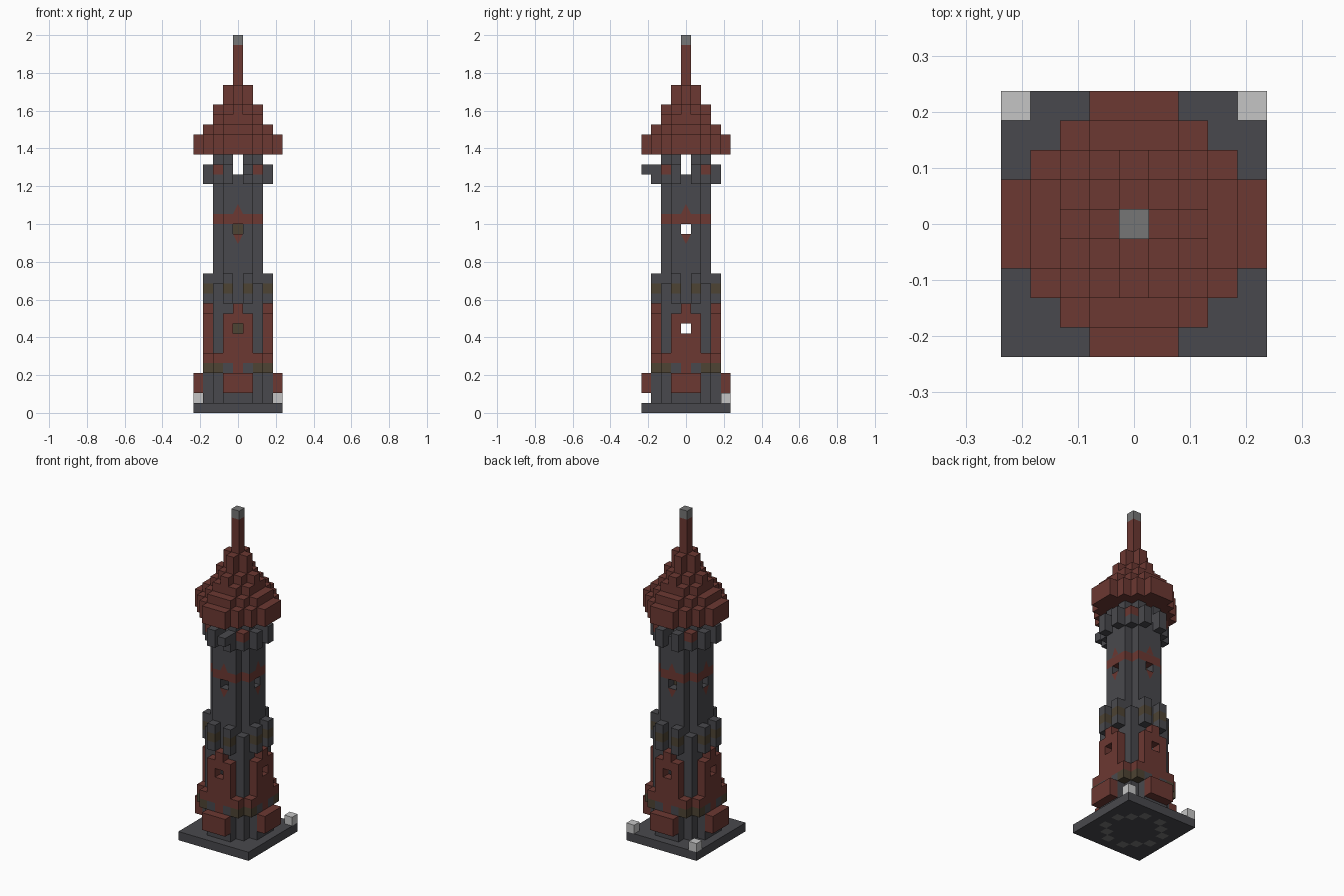
import bpy, bmesh
from mathutils import Vector

if "Cube" in bpy.data.objects:
    bpy.data.objects.remove(bpy.data.objects["Cube"], do_unlink=True)

U = 2 / 38  # block size


def material(name, rgb):
    m = bpy.data.materials.new(name)
    m.use_nodes = True
    m.diffuse_color = (*rgb, 1)
    bsdf = m.node_tree.nodes["Principled BSDF"]
    bsdf.inputs["Base Color"].default_value = (*rgb, 1)
    bsdf.inputs["Roughness"].default_value = 0.9
    return m


MATS = [material("dark_stone", (.066, .066, .074)),
        material("red_brick", (.15, .04, .032)),
        material("olive_wood", (.075, .056, .033)),
        material("grey_stone", (.18, .18, .18)),
        material("pale_lamp", (.56, .56, .56))]
DARK, RED, OLIVE, GREY, PALE = range(5)
SIDES = [Vector(d) for d in ((1, 0, 0), (-1, 0, 0), (0, 1, 0), (0, -1, 0), (0, 0, 1), (0, 0, -1))]


def finish(name, bm):
    mesh = bpy.data.meshes.new(name)
    bm.to_mesh(mesh)
    bm.free()
    for m in MATS:
        mesh.materials.append(m)
    obj = bpy.data.objects.new(name, mesh)
    bpy.context.collection.objects.link(obj)


def blocks(name, cells):
    """Outer skin of a set of unit blocks {(x, y, layer): colour}."""
    bm = bmesh.new()
    for (x, y, k), col in cells.items():
        c = Vector((x, y, k + .5))
        for d in SIDES:
            if (x + int(d.x), y + int(d.y), k + int(d.z)) in cells:
                continue
            a = Vector((d.z, d.x, d.y))
            b = d.cross(a)
            corners = [c + (d + a * i + b * j) / 2 for i, j in ((1, 1), (-1, 1), (-1, -1), (1, -1))]
            bm.faces.new([bm.verts.new(p * U) for p in corners]).material_index = col
    bmesh.ops.remove_doubles(bm, verts=bm.verts, dist=1e-5)
    finish(name, bm)


def disc(r2, inner=-1):
    """Block positions with inner < x*x + y*y <= r2."""
    span = range(-4, 5)
    return [(x, y) for x in span for y in span if inner < x * x + y * y <= r2]


def four(x, y):
    """All mirrored and swapped copies of a position."""
    return {(sx * a, sy * b) for a, b in ((x, y), (y, x)) for sx in (1, -1) for sy in (1, -1)}


def fill(cells, spots, layers, col):
    for x, y in spots:
        for k in layers:
            cells[x, y, k] = col


def cut(cells, spots, layers):
    for x, y in spots:
        for k in layers:
            cells.pop((x, y, k), None)


# Base slab with a ring of lighter stone set into it
slab = {}
fill(slab, [(x, y) for x in range(-4, 5) for y in range(-4, 5)], [0], DARK)
fill(slab, four(1, 3) | four(2, 2), [0], GREY)
blocks("base_slab", slab)

# Lamps on the two back corners
for side, name in ((1, "left"), (-1, "right")):
    blocks(name + "_lamp", {(4 * side, 4, 1): PALE})

# Lower storey: round wall, dark corner columns and red wall panels
low = {}
fill(low, disc(10, 4), range(1, 11), DARK)
fill(low, four(0, 3) | four(1, 3), range(5, 10), RED)
fill(low, four(0, 3), [4, 10], RED)
fill(low, four(2, 3), [4], OLIVE)
fill(low, four(2, 3), [5], RED)
fill(low, four(0, 4) | four(1, 4), [2, 3], RED)
cut(low, four(1, 3), [10])
cut(low, four(0, 3), [8])
fill(low, four(2, 2), [11, 12], DARK)
# Battlements around the shaft foot, with an olive band
fill(low, four(1, 3), range(11, 14), DARK)
fill(low, four(1, 3), [12], OLIVE)
blocks("lower_storey", low)

# Shaft with a red band and one window on each side
shaft = {}
fill(shaft, disc(5, 1), range(11, 23), DARK)
fill(shaft, disc(5, 1), [19], RED)
cut(shaft, four(0, 2), [18])
fill(shaft, disc(5), [23], DARK)
blocks("shaft", shaft)

# Pointed red ornaments above and below the shaft windows
bm = bmesh.new()
for d in SIDES[:4]:
    across = Vector((-d.y, d.x, 0))
    out = d * (2.5 * U + .004)
    for flat, tip in ((20, 21), (18, 17)):
        pts = [out + across * s * U + Vector((0, 0, z * U))
               for s, z in ((-.5, flat), (.5, flat), (0, tip))]
        if tip < flat:
            pts.reverse()
        face = bm.faces.new([bm.verts.new(p) for p in pts])
        face.material_index = RED
finish("window_ornaments", bm)

# Ladder inside the tower
ladder = {}
fill(ladder, [(0, 1)], range(1, 23), OLIVE)
blocks("ladder", ladder)

# Belfry: open arcade, gallery battlements and red corner caps
belfry = {}
fill(belfry, four(1, 2), [24, 25], DARK)
fill(belfry, four(1, 3), [23, 24], DARK)
fill(belfry, four(2, 2), [23], DARK)
fill(belfry, four(2, 2), [24], RED)
fill(belfry, [(1, -4)], [24], DARK)
blocks("belfry", belfry)

# Stepped round roof
roof = {}
for r2, layers in ((17, (26, 27)), (10, (28,)), (5, (29,)), (4, (30,)), (1, (31, 32))):
    fill(roof, disc(r2), layers, RED)
blocks("roof", roof)

# Spire with a grey tip
spire = {}
fill(spire, [(0, 0)], range(33, 37), RED)
spire[0, 0, 37] = GREY
blocks("spire", spire)
